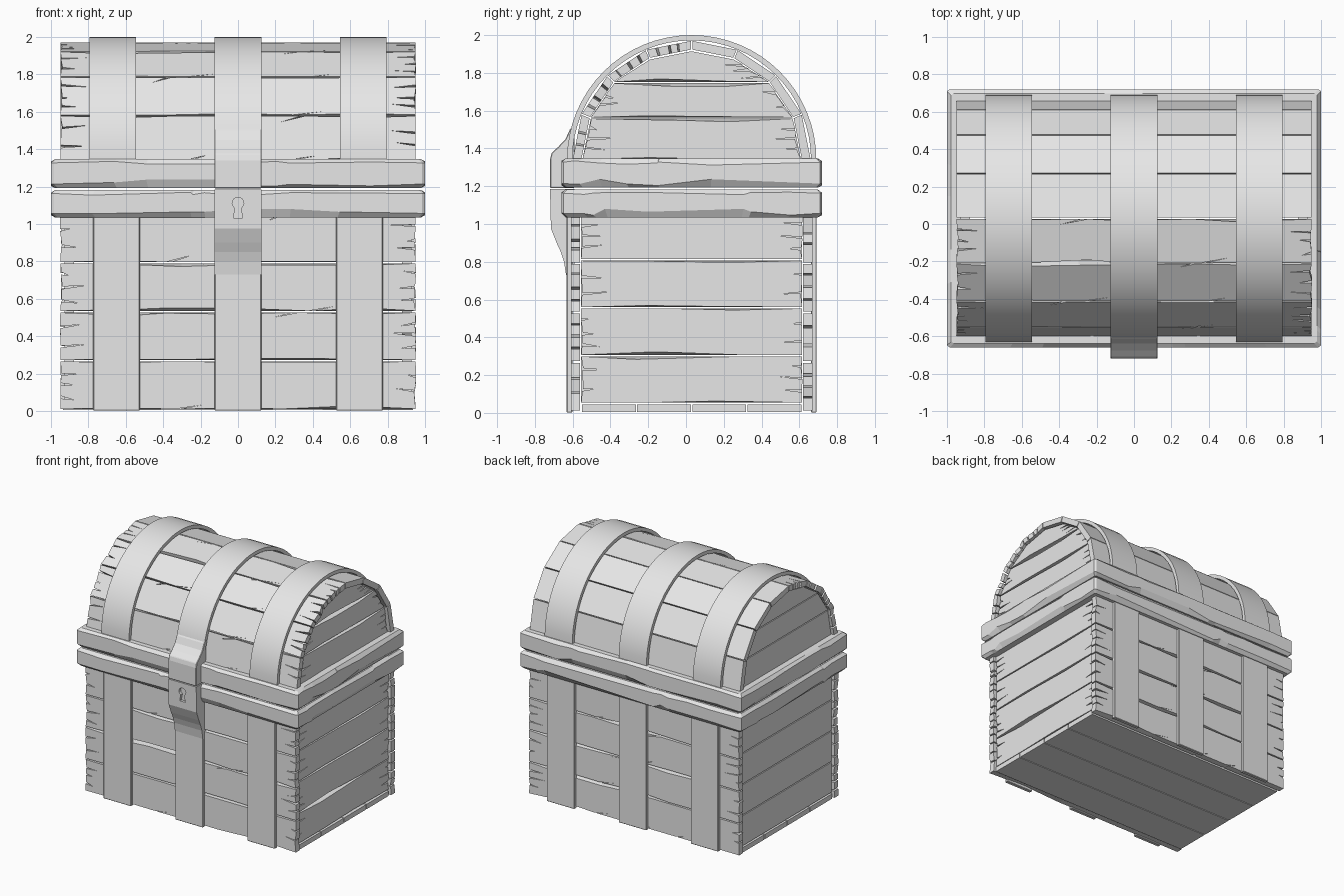
import bpy, bmesh, math, random
from mathutils import Matrix, Vector

if "Cube" in bpy.data.objects:
    bpy.data.objects.remove(bpy.data.objects["Cube"])

random.seed(7)
CY = 0.03                      # depth centre of the chest body
ARCH_Z = 1.34                  # height where the lid arch starts
X, Y, Z = Vector((1, 0, 0)), Vector((0, 1, 0)), Vector((0, 0, 1))

grey = bpy.data.materials.new("plain_grey")
grey.diffuse_color = (0.8, 0.8, 0.8, 1)
grey.use_nodes = True
grey.node_tree.nodes["Principled BSDF"].inputs["Base Color"].default_value = grey.diffuse_color


def finish(name, bm):
    bmesh.ops.recalc_face_normals(bm, faces=bm.faces)
    me = bpy.data.meshes.new(name)
    bm.to_mesh(me)
    bm.free()
    me.materials.append(grey)
    ob = bpy.data.objects.new(name, me)
    bpy.context.collection.objects.link(ob)
    return ob


def frame(u, w, origin):
    """Local u = length, v = width, w = outward."""
    v = w.cross(u)
    m = Matrix((u, v, w)).transposed().to_4x4()
    m.translation = Vector(origin)
    return m


def solid(name, front, back, m, t):
    """Closed slab between a front outline at w=0 and a back outline at w=-t."""
    bm = bmesh.new()
    f = [bm.verts.new(m @ Vector((p[0], p[1], 0))) for p in front]
    b = [bm.verts.new(m @ Vector((p[0], p[1], -t))) for p in back]
    bm.faces.new(f)
    bm.faces.new(b[::-1])
    n = len(f)
    for i in range(n):
        bm.faces.new((f[i], b[i], b[(i + 1) % n], f[(i + 1) % n]))
    return finish(name, bm)


def bevel(ob, width):
    mod = ob.modifiers.new("bevel", 'BEVEL')
    mod.width, mod.segments, mod.limit_method = width, 1, 'ANGLE'
    return ob


def half_outline(lb, lt, w, rough):
    """Bottom edge then right end of a plank, as (u, v, chip)."""
    pts = [(-lb / 2, -w / 2, 0)]
    n = max(3, int(lb / 0.3))
    for i in range(1, n):
        u = -lb / 2 + lb * (i + random.uniform(-.25, .25)) / n
        if not rough:
            continue
        if 1 < i < n - 1 and random.random() < 0.35:     # slanted split
            pts += [(u, -w / 2, 0),
                    (u + random.uniform(.08, .16), -w / 2 + random.uniform(.02, .035), 0),
                    (u + 0.025, -w / 2, 0)]
        else:                                            # worn edge
            pts.append((u, -w / 2, random.choice((0, .003, .008, .016))))
    pts.append((lb / 2, -w / 2, 0))
    if rough:                                            # splits in the end grain
        k = random.choice((2, 3, 3))
        for i in range(k):
            f = (i + 1 + random.uniform(-.2, .2)) / (k + 1)
            v, e = -w / 2 + w * f, lb / 2 + (lt - lb) / 2 * f
            g, j = random.uniform(.003, .008), random.uniform(-.012, .003)
            d = random.uniform(.04, .15) * min(1, lb)
            pts += [(e + j, v - g, 0), (e - d, v + random.uniform(-.015, .015), 0),
                    (e + j * .5, v + g, 0)]
    return pts


def plank(name, m, lb, w, t, rough=True, lt=None, peak=0, back_w=None):
    lt = lt or lb
    pts = half_outline(lb, lt, w, rough)
    pts += [(-u, -v, -c) for u, v, c in half_outline(lt, lb, w, rough and not peak)]
    if peak:
        i = next(k for k, p in enumerate(pts) if abs(p[0] - lt / 2) < 1e-6 and abs(p[1] - w / 2) < 1e-6)
        pts.insert(i + 1, (0, w / 2 + peak, 0))
    s = (back_w or w) / w
    return solid(name, [(u, v + c) for u, v, c in pts], [(u, v * s) for u, v, c in pts], m, t)


# Body planks
for i in range(4):
    zc = 0.138 + 0.262 * i
    plank(f"front_plank_{i+1}", frame(X, -Y, (0, CY - .64, zc)), 1.9, .253, .05)
    plank(f"back_plank_{i+1}", frame(-X, Y, (0, CY + .64, zc)), 1.9, .253, .05)
    zs = 0.177 + 0.253 * i
    plank(f"right_plank_{i+1}", frame(Y, X, (.928, CY, zs)), 1.17, .245, .05)
    plank(f"left_plank_{i+1}", frame(-Y, -X, (-.928, CY, zs)), 1.17, .245, .05, False)
    plank(f"bottom_plank_{i+1}", frame(X, -Z, (0, CY + .292 * (i - 1.5), .005)),
          1.87, .285, .04, False)

# Lid planks around the arch
R, T, A = 0.63, 0.045, math.radians(11.25)
for i in range(8):
    th = A * (2 * i + 1)
    w = Vector((0, math.cos(th), math.sin(th)))
    ap = R * math.cos(A)
    plank(f"lid_plank_{i+1}", frame(X, w, Vector((0, CY, ARCH_Z)) + w * ap), 1.9,
          2 * R * math.sin(A) - .007, T, i > 3, back_w=2 * (ap - T) * math.tan(A) - .007)

# Lid end panels, three boards each
r = 0.578
zs = [r * math.sin(2 * A * k) for k in range(5)]
ys = [r * math.cos(2 * A * k) for k in range(5)]
for side, u, wv in (("right", Y, X), ("left", -Y, -X)):
    for k in range(3):
        m = frame(u, wv, wv * .928 + Vector((0, CY, ARCH_Z + (zs[k] + zs[k + 1]) / 2)))
        plank(f"lid_{side}_panel_{k+1}", m, 2 * ys[k], zs[k + 1] - zs[k] - .007, .05,
              side == "right", lt=2 * ys[k + 1], peak=zs[4] - zs[3] if k == 2 else 0)


# Heavy chipped rims of the body and the lid
def rim(name, z0, z1):
    path = []
    for k in range(4):
        ts = [-.985] + sorted(random.uniform(-.9, .9) for _ in range(7)) + [.985]
        for t in ts:
            path.append([(t, -1), (1, t), (-t, 1), (-1, -t)][k])
    bm, rings = bmesh.new(), []
    for px, py in path:
        corner = min(abs(px), abs(py)) > .98
        a = .02 if corner else random.uniform(.012, .035)
        b = .022 if corner else random.choice((.012, .02, .03, .045))
        prof = [(.12, z0), (.12, z1), (.022, z1), (0, z1 - a), (0, z0 + b), (.022, z0)]
        rings.append([bm.verts.new((px * (1 - d), CY + py * (.69 - d), z)) for d, z in prof])
    for p, q in zip(rings, rings[1:] + rings[:1]):
        for j in range(6):
            bm.faces.new((p[j], p[(j + 1) % 6], q[(j + 1) % 6], q[j]))
    finish(name, bm)


rim("body_rim", 1.035, 1.183)
rim("lid_rim", 1.192, 1.347)

# Straps: flat ones on the body, arched ones on the lid
for i, s in enumerate((-1, 0, 1)):
    rect = [(-.125, -.525), (.125, -.525), (.125, .525), (-.125, .525)]
    for side, u, wv in (("front", X, -Y), ("back", -X, Y)):
        m = frame(u, wv, Vector((s * .65, CY, .527)) + wv * .662)
        bevel(solid(f"{side}_strap_{i+1}", rect, rect, m, .03), .004)
    N = 32
    arc = [(rad * math.cos(math.pi * k / N), rad * math.sin(math.pi * k / N))
           for rad, ks in ((.66, range(N + 1)), (.632, range(N, -1, -1))) for k in ks]
    strap = solid(f"lid_strap_{i+1}", arc, arc,
                  frame(Y, X, (s * .67 + .125, CY, ARCH_Z)), .25)
    bpy.context.view_layer.objects.active = strap
    strap.select_set(True)
    bpy.ops.object.shade_smooth_by_angle(angle=math.radians(30))
    strap.select_set(False)

# Latch in two halves, extruded from side profiles
side_view = frame(Y, X, (.126, 0, 0))
upper = [(-.59, 1.53), (-.615, 1.5), (-.638, 1.45), (-.675, 1.41), (-.712, 1.375),
         (-.72, 1.34), (-.72, 1.19), (-.59, 1.19)]
lower = [(-.59, 1.185), (-.72, 1.185), (-.715, .975), (-.703, .945), (-.685, .9),
         (-.662, .85), (-.646, .8), (-.635, .73), (-.59, .73)]
bevel(solid("latch_upper", upper, upper, side_view, .252), .004)
latch = solid("latch_lower", lower, lower, side_view, .252)

# Keyhole cut into the latch
hole = [(.031 * math.cos(math.radians(a)), .031 * math.sin(math.radians(a)))
        for a in range(-60, 241, 20)] + [(-.025, -.08), (.025, -.08)]
cutter = solid("keyhole_cutter", hole, hole, frame(X, -Y, (0, -.76, 1.112)), .065)
cutter.hide_render = True
cut = latch.modifiers.new("keyhole", 'BOOLEAN')
cut.operation, cut.object, cut.solver = 'DIFFERENCE', cutter, 'EXACT'
bpy.context.view_layer.objects.active = latch
latch.select_set(True)
bpy.ops.object.modifier_apply(modifier="keyhole")
bpy.data.objects.remove(cutter)
